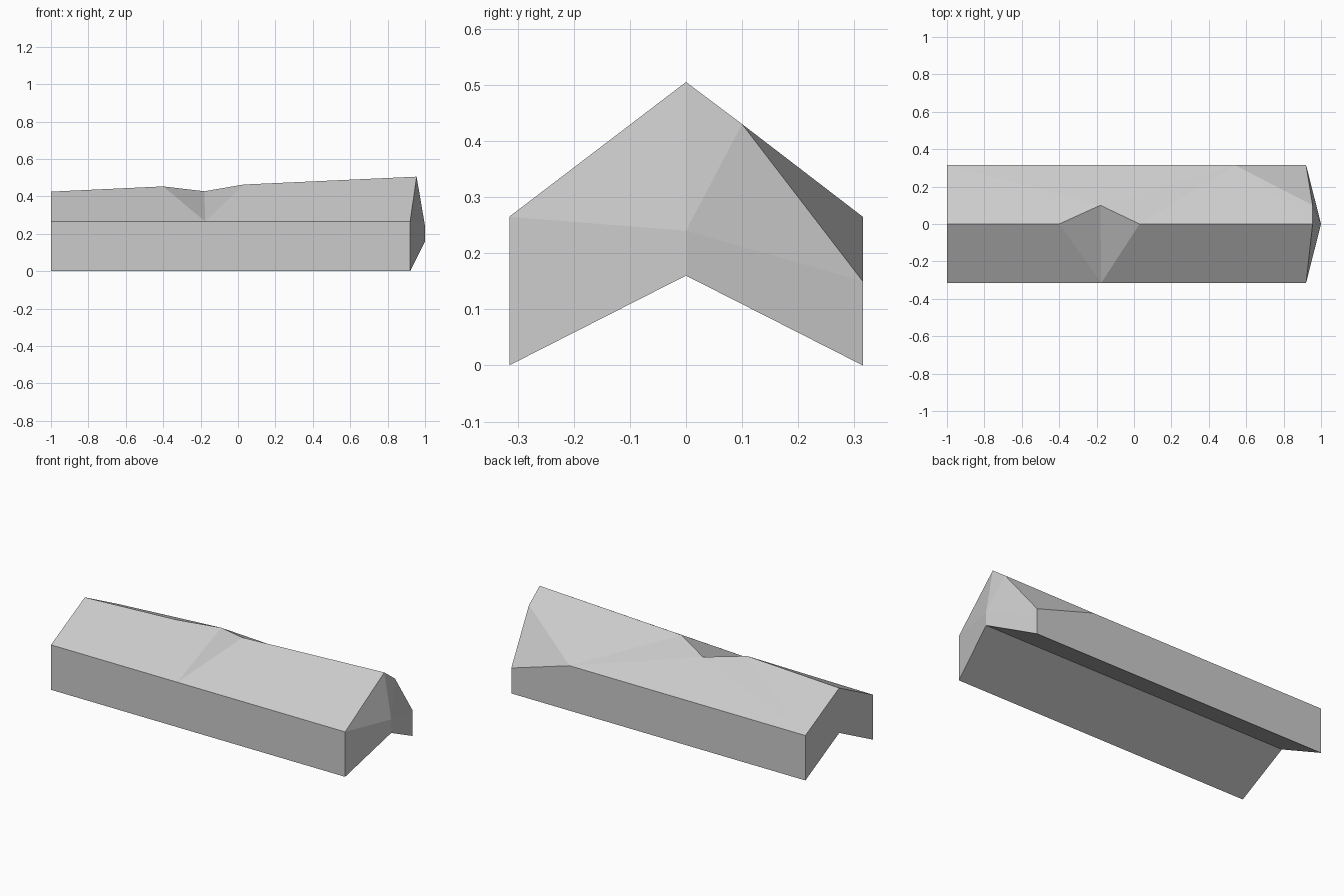
import bpy
import bmesh

default_cube = bpy.data.objects.get("Cube")
if default_cube:
    bpy.data.objects.remove(default_cube, do_unlink=True)

# Main proportions of the chevron beam
HALF = 0.315       # half width
EAVE = 0.265       # height of the side walls
GROOVE = 0.16      # height of the underside ridge
SQUARE, SLANT = -1.0, 0.92   # x of the square end and of the slanted end

# One flat stone colour
stone = bpy.data.materials.new("grey stone")
stone.use_nodes = True
colour = (0.6, 0.6, 0.6, 1)
stone.diffuse_color = colour
stone.node_tree.nodes["Principled BSDF"].inputs["Base Color"].default_value = colour

corners = {
    # square end
    "square_base_front": (SQUARE, -HALF, 0),
    "square_base_back": (SQUARE, HALF, 0),
    "square_eave_front": (SQUARE, -HALF, EAVE),
    "square_eave_back": (SQUARE, HALF, EAVE),
    "square_ridge": (SQUARE, 0, GROOVE + EAVE),
    "square_groove": (SQUARE, 0, GROOVE),
    # slanted end, pointed along the middle
    "slant_base_front": (SLANT, -HALF, 0),
    "slant_base_back": (SLANT, HALF, 0),
    "slant_eave_front": (SLANT, -HALF, EAVE),
    "slant_ridge": (0.955, 0, 0.505),
    "slant_groove": (1, 0, GROOVE),
    "slant_point": (1, 0, 0.24),
    # chipped back corner
    "chip_top": (0.955, 0.1, 0.43),
    "chip_eave": (0.54, HALF, EAVE),
    "chip_low": (SLANT, HALF, 0.15),
    # notch across the ridge
    "notch_start": (-0.4, 0, 0.453),
    "notch_end": (0.03, 0, 0.463),
    "notch_back": (-0.18, 0.1, 0.427),
    "notch_front": (-0.175, -HALF, EAVE),
}

faces = [
    # side walls
    "square_base_front slant_base_front slant_eave_front notch_front square_eave_front",
    "square_base_back square_eave_back chip_eave chip_low slant_base_back",
    # underside
    "square_base_front square_groove slant_groove slant_base_front",
    "square_base_back slant_base_back slant_groove square_groove",
    # square end
    "square_base_front square_eave_front square_ridge square_groove",
    "square_base_back square_groove square_ridge square_eave_back",
    # slanted end
    "slant_base_front slant_groove slant_point slant_eave_front",
    "slant_base_back chip_low slant_point slant_groove",
    "slant_eave_front slant_point slant_ridge",
    "slant_ridge slant_point chip_top",
    "slant_point chip_low chip_top",
    # front slope and notch
    "square_eave_front notch_front notch_start square_ridge",
    "notch_front slant_eave_front slant_ridge notch_end",
    "notch_start notch_front notch_back",
    "notch_back notch_front notch_end",
    # back slope and chip
    "square_ridge notch_start square_eave_back",
    "notch_start notch_back square_eave_back",
    "square_eave_back notch_back chip_eave",
    "notch_back notch_end chip_eave",
    "notch_end slant_ridge chip_eave",
    "slant_ridge chip_top chip_eave",
    "chip_eave chip_top chip_low",
]

# Build the beam as one closed, flat shaded solid
bm = bmesh.new()
verts = {name: bm.verts.new(place) for name, place in corners.items()}
for names in faces:
    bm.faces.new([verts[name] for name in names.split()])
bmesh.ops.recalc_face_normals(bm, faces=bm.faces[:])
mesh = bpy.data.meshes.new("chevron_beam")
bm.to_mesh(mesh)
bm.free()
mesh.materials.append(stone)
beam = bpy.data.objects.new("chevron_beam", mesh)
bpy.context.collection.objects.link(beam)
